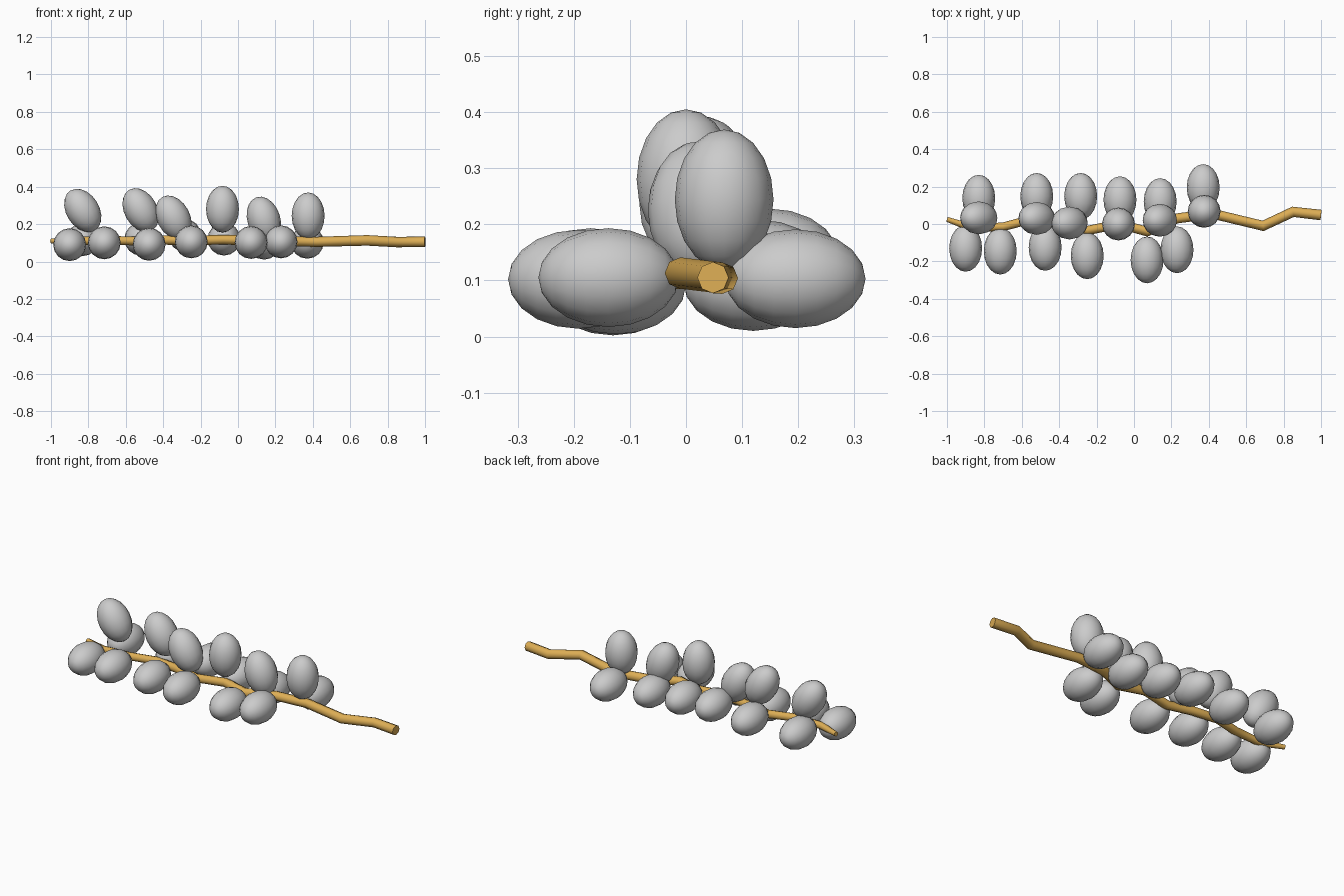
import bpy
from math import radians

if "Cube" in bpy.data.objects:
    bpy.data.objects.remove(bpy.data.objects["Cube"])

RADIUS, HALF_LEN = 0.088, 0.125


def pod(name, loc, rot):
    # egg-shaped bud, long axis on local z
    bpy.ops.mesh.primitive_uv_sphere_add(segments=16, ring_count=10, radius=1,
                                         location=loc, rotation=rot)
    ob = bpy.context.object
    ob.name = name
    ob.scale = (RADIUS, RADIUS, HALF_LEN)
    bpy.ops.object.transform_apply(location=False, rotation=False, scale=True)
    bpy.ops.object.shade_smooth()
    return ob


# crooked stem: x, y, z, radius
path = [(-1.0, 0.025, 0.11, 0.013), (-0.87, -0.02, 0.11, 0.021), (-0.70, -0.015, 0.113, 0.023),
        (-0.55, 0.025, 0.11, 0.024), (-0.40, 0.00, 0.115, 0.025), (-0.25, -0.035, 0.112, 0.025),
        (-0.08, 0.00, 0.117, 0.026), (0.07, -0.04, 0.113, 0.027), (0.23, 0.03, 0.11, 0.027),
        (0.42, 0.055, 0.105, 0.027), (0.69, -0.01, 0.113, 0.028), (0.85, 0.065, 0.104, 0.028),
        (1.0, 0.048, 0.105, 0.028)]
cu = bpy.data.curves.new("stem", 'CURVE')
cu.dimensions = '3D'
cu.bevel_depth = 1.0
cu.bevel_resolution = 2
cu.use_fill_caps = True
sp = cu.splines.new('POLY')
sp.points.add(len(path) - 1)
for p, (x, y, z, r) in zip(sp.points, path):
    p.co = (x, y, z, 1)
    p.radius = r
stem = bpy.data.objects.new("stem", cu)
bpy.context.collection.objects.link(stem)
bpy.ops.object.select_all(action='DESELECT')
stem.select_set(True)
bpy.context.view_layer.objects.active = stem
bpy.ops.object.convert(target='MESH')
stem = bpy.context.object
bpy.ops.object.shade_smooth_by_angle(angle=radians(50))
mat = bpy.data.materials.new("stem_wood")
mat.diffuse_color = (0.72, 0.42, 0.09, 1)
mat.use_nodes = True
mat.node_tree.nodes["Principled BSDF"].inputs["Base Color"].default_value = mat.diffuse_color
stem.data.materials.clear()
stem.data.materials.append(mat)

# front and back rows of buds lying along y
front = [(-0.90, -0.13, 0.09), (-0.715, -0.145, 0.10), (-0.475, -0.125, 0.092),
         (-0.25, -0.17, 0.105), (0.07, -0.192, 0.102), (0.23, -0.138, 0.105)]
back = [(-0.83, 0.138, 0.117), (-0.52, 0.148, 0.12), (-0.285, 0.148, 0.14),
        (-0.075, 0.13, 0.12), (0.14, 0.12, 0.098), (0.37, 0.195, 0.103)]
for i, loc in enumerate(front):
    pod(f"front_bud_{i + 1}", loc, (radians(90), 0, 0))
for i, loc in enumerate(back):
    pod(f"back_bud_{i + 1}", loc, (radians(-90), 0, 0))

# upright row of buds, leaning toward the tip
top = [(-0.83, 0.033, 0.273, 32), (-0.52, 0.03, 0.275, 29), (-0.345, 0.005, 0.235, 28),
       (-0.083, 0.0, 0.28, 0), (0.138, 0.02, 0.225, 18), (0.375, 0.068, 0.244, 0)]
for i, (x, y, z, lean) in enumerate(top):
    pod(f"top_bud_{i + 1}", (x, y, z), (0, radians(-lean), 0))
